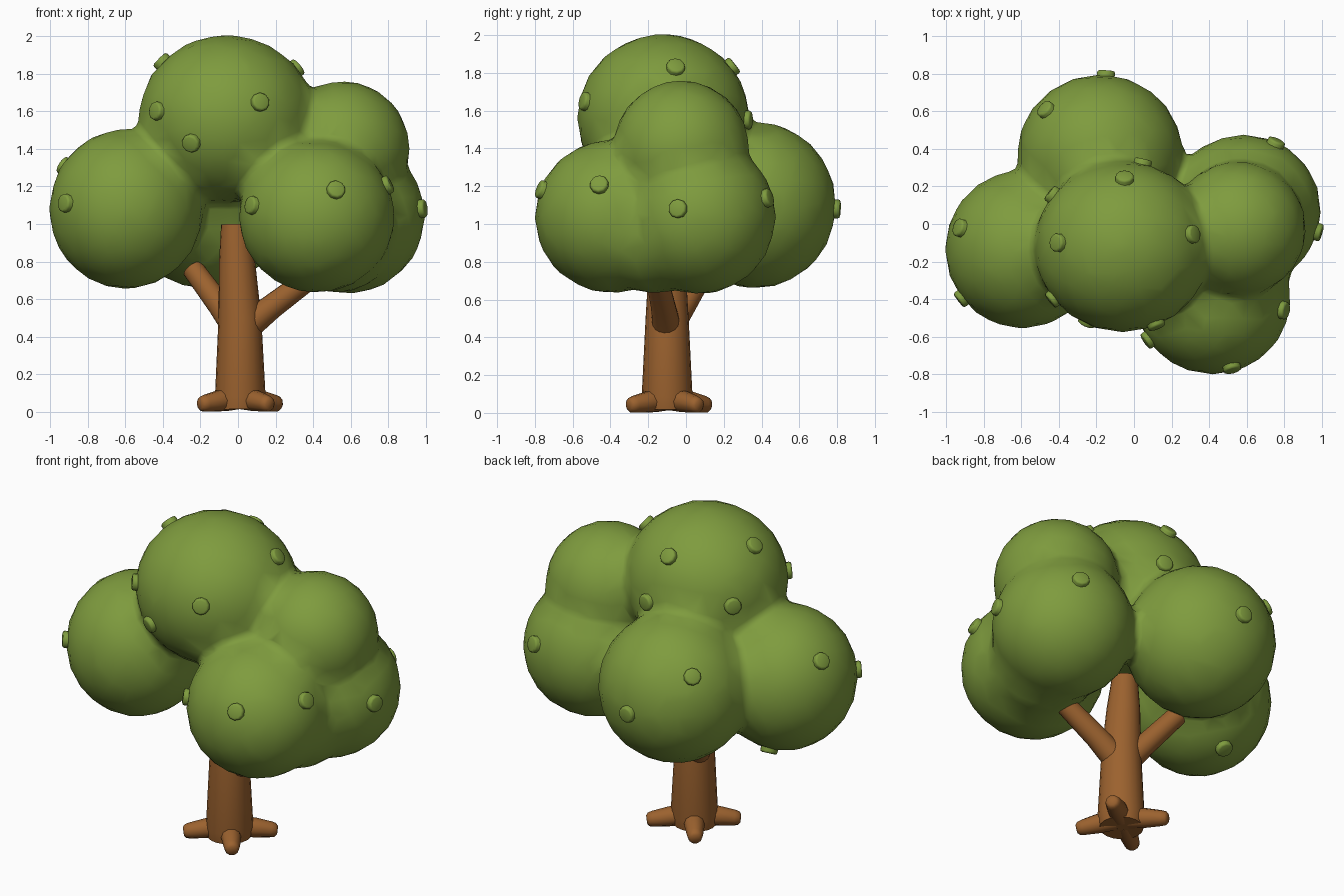
import bpy, bmesh, math
from mathutils import Vector, Matrix

if "Cube" in bpy.data.objects:
    bpy.data.objects.remove(bpy.data.objects["Cube"])


def material(name, rgb):
    m = bpy.data.materials.new(name)
    m.diffuse_color = (*rgb, 1)
    m.use_nodes = True
    m.node_tree.nodes["Principled BSDF"].inputs["Base Color"].default_value = m.diffuse_color
    return m


LEAF = material("leaf green", (0.21, 0.33, 0.048))
BARK = material("bark brown", (0.33, 0.122, 0.028))


def finish(bm, name, mat, angle=50):
    me = bpy.data.meshes.new(name)
    bm.to_mesh(me)
    bm.free()
    ob = bpy.data.objects.new(name, me)
    bpy.context.collection.objects.link(ob)
    me.materials.append(mat)
    bpy.ops.object.select_all(action='DESELECT')
    ob.select_set(True)
    bpy.context.view_layer.objects.active = ob
    bpy.ops.object.shade_smooth_by_angle(angle=math.radians(angle))
    return ob


def limb(name, rings, sides=16):
    """Tapered tube through (centre, radius) rings, closed at both ends."""
    bm = bmesh.new()
    axis = Vector(rings[-1][0]) - Vector(rings[0][0])
    rot = axis.to_track_quat('Z', 'Y')
    loops = []
    for c, r in rings:
        loops.append([bm.verts.new(Vector(c) + rot @ Vector(
            (r * math.cos(a), r * math.sin(a), 0)))
            for a in (2 * math.pi * i / sides for i in range(sides))])
    for a, b in zip(loops, loops[1:]):
        for i in range(sides):
            j = (i + 1) % sides
            bm.faces.new((a[i], a[j], b[j], b[i]))
    bm.faces.new(loops[0][::-1])
    bm.faces.new(loops[-1])
    return finish(bm, name, BARK)


# Trunk and its two branches
limb("trunk", [((0.01, -0.1, 0.015), 0.125), ((0.012, -0.1, 0.08), 0.135),
               ((0.01, -0.1, 0.5), 0.114), ((-0.005, -0.1, 0.8), 0.096),
               ((-0.015, -0.1, 1.0), 0.075)], 20)
limb("left_branch", [((0, -0.1, 0.43), 0.075), ((-0.1, -0.01, 0.57), 0.064),
                     ((-0.24, 0.1, 0.76), 0.058)])
limb("right_branch", [((0.03, -0.1, 0.44), 0.078), ((0.18, -0.12, 0.56), 0.066),
                      ((0.42, -0.16, 0.74), 0.058)])

# Four blunt roots spreading over the ground
for k in range(4):
    a = math.radians(37 + 90 * k)

    def at(d, z):
        return (0.01 + d * math.cos(a), -0.09 + d * math.sin(a), z)
    limb(f"root_{k + 1}", [(at(0.04, 0.07), 0.06), (at(0.14, 0.058), 0.057),
                           (at(0.23, 0.045), 0.046), (at(0.255, 0.041), 0.04),
                           (at(0.267, 0.039), 0.026)], 10)

# Foliage: overlapping balls fused into one soft mass (centre, radii)
BALLS = {
    "crown": ((-0.06, -0.12, 1.56), (0.47, 0.455, 0.445)),
    "left": ((-0.595, -0.135, 1.08), (0.41, 0.42, 0.425)),
    "front": ((0.42, -0.395, 1.04), (0.415, 0.405, 0.405)),
    "back": ((-0.18, 0.37, 1.1), (0.44, 0.425, 0.44)),
    "right": ((0.585, 0.07, 1.04), (0.41, 0.405, 0.41)),
    "upper_right": ((0.555, -0.025, 1.4), (0.36, 0.36, 0.36)),
    "underside_fill": ((0.53, -0.17, 0.96), (0.32, 0.34, 0.325)),
}
bm = bmesh.new()
for c, r in BALLS.values():
    m = Matrix.Translation(c) @ Matrix.Diagonal((*r, 1))
    bmesh.ops.create_icosphere(bm, subdivisions=3, radius=1.009, matrix=m)
foliage = finish(bm, "foliage", LEAF)
mod = foliage.modifiers.new("fuse", 'REMESH')
mod.mode = 'VOXEL'
mod.voxel_size = 0.025
mod.use_smooth_shade = True
mod = foliage.modifiers.new("soften", 'SMOOTH')
mod.factor = 0.5
mod.iterations = 12
mod = foliage.modifiers.new("simplify", 'DECIMATE')
mod.ratio = 0.06

# Small round knobs sitting on the balls (approximate points)
KNOBS = {
    "crown": [(-0.4, -0.1, 1.86), (0.34, -0.05, 1.85), (-0.05, 0.24, 1.83),
              (0.05, 0.34, 1.55), (-0.42, -0.39, 1.6), (-0.25, -0.52, 1.43),
              (0.12, -0.54, 1.65), (-0.44, 0.16, 1.59)],
    "left": [(-0.91, -0.39, 1.11), (-0.9, -0.03, 1.29), (-0.62, 0.06, 0.7)],
    "front": [(0.07, -0.62, 1.1), (0.52, -0.76, 1.18), (0.8, -0.46, 1.21)],
    "right": [(0.97, -0.04, 1.08), (0.76, 0.44, 1.14)],
    "back": [(-0.46, 0.6, 1.32), (-0.15, 0.79, 1.08)],
}
for ball, points in KNOBS.items():
    centre, radii = map(Vector, BALLS[ball])
    for i, p in enumerate(points):
        d = Vector(p) - centre
        s = Vector([d[k] / radii[k] for k in range(3)]).length
        surface = centre + d / s
        normal = Vector([d[k] / radii[k] ** 2 for k in range(3)]).normalized()
        m = Matrix.Translation(surface - normal * 0.014) \
            @ normal.to_track_quat('Z', 'Y').to_matrix().to_4x4()
        bm = bmesh.new()
        bmesh.ops.create_cone(bm, cap_ends=True, segments=10, radius1=0.05,
                              radius2=0.05, depth=0.075, matrix=m)
        rim = [e for e in bm.edges if all(
            (v.co - surface).dot(normal) > 0 for v in e.verts)]
        bmesh.ops.bevel(bm, geom=rim, offset=0.012, segments=2, profile=0.5,
                        affect='EDGES')
        finish(bm, f"{ball}_knob_{i + 1}", LEAF)
